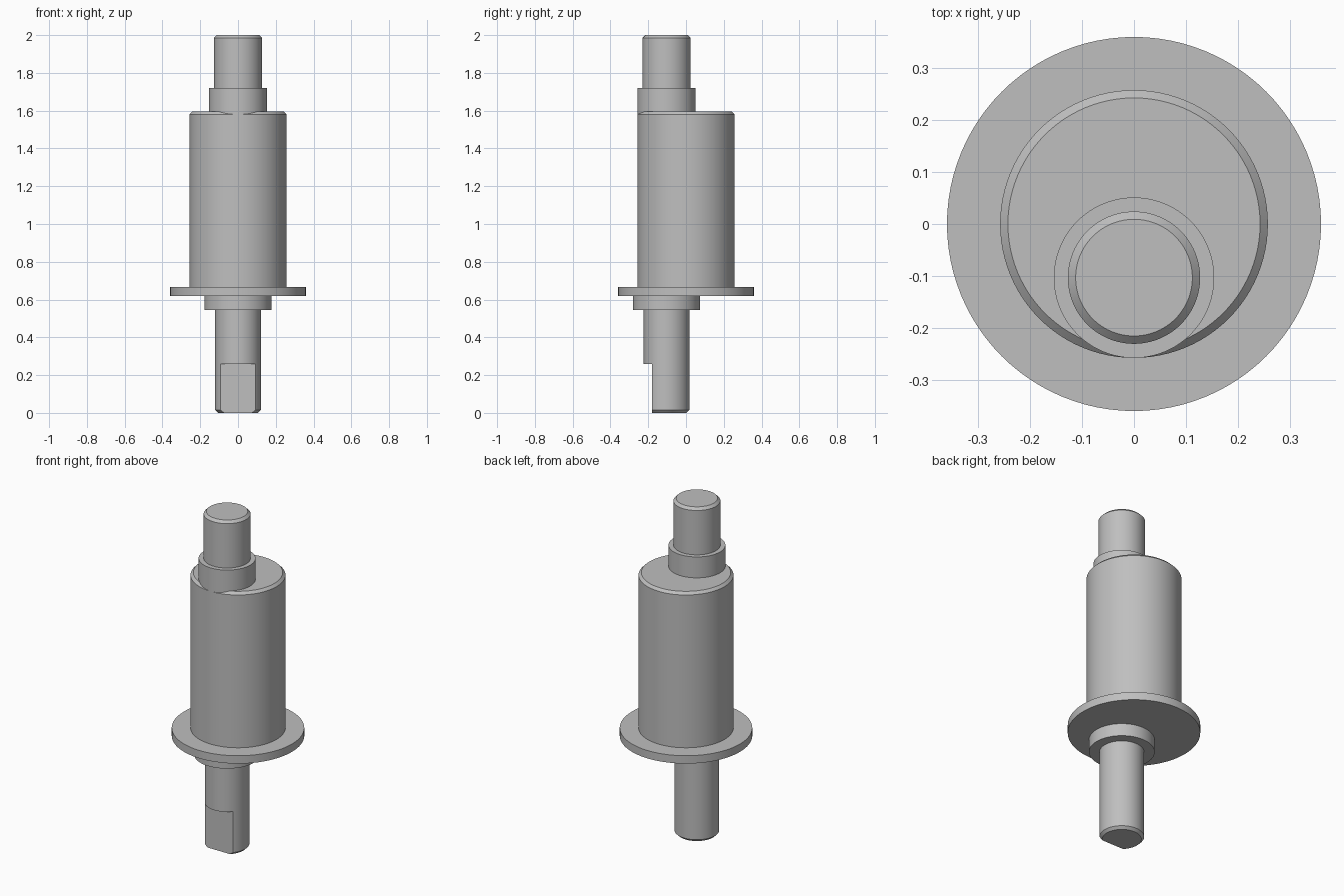
import bpy, bmesh, math
from mathutils import Vector

cube = bpy.data.objects.get("Cube")
if cube:
    bpy.data.objects.remove(cube, do_unlink=True)

SEGMENTS = 96
OFFSET = -0.103      # eccentric axis of the end shafts
CHAMFER = 0.015

steel = bpy.data.materials.new("grey steel")
steel.use_nodes = True
GREY = (0.52, 0.52, 0.52, 1)
steel.diffuse_color = GREY
steel.node_tree.nodes["Principled BSDF"].inputs["Base Color"].default_value = GREY


def add_object(name, bm):
    bmesh.ops.recalc_face_normals(bm, faces=bm.faces)
    mesh = bpy.data.meshes.new(name)
    bm.to_mesh(mesh)
    bm.free()
    mesh.materials.append(steel)
    obj = bpy.data.objects.new(name, mesh)
    bpy.context.collection.objects.link(obj)
    return obj


def turned_part(name, profile, y):
    """Solid of revolution from (radius, z) points, with flat end caps."""
    bm = bmesh.new()
    rings = []
    for r, z in profile:
        ring = []
        for i in range(SEGMENTS):
            a = math.tau * i / SEGMENTS
            ring.append(bm.verts.new((r * math.cos(a), y + r * math.sin(a), z)))
        rings.append(ring)
    for low, high in zip(rings, rings[1:]):
        for i in range(SEGMENTS):
            j = (i + 1) % SEGMENTS
            bm.faces.new((low[i], low[j], high[j], high[i]))
    bm.faces.new(rings[0])
    bm.faces.new(rings[-1])
    return add_object(name, bm)


def smooth(obj):
    bpy.ops.object.select_all(action='DESELECT')
    obj.select_set(True)
    bpy.context.view_layer.objects.active = obj
    bpy.ops.object.shade_smooth_by_angle(angle=math.radians(30))


# Main cylinder with its flange
body = turned_part("flanged_body", [
    (0.359, 0.62), (0.359, 0.667), (0.257, 0.667),
    (0.257, 1.595 - CHAMFER), (0.257 - CHAMFER, 1.595)], 0)

# Upper collar and shaft; the collar runs down through the body chamfer
upper = turned_part("upper_shaft", [
    (0.154, 1.58), (0.154, 1.72), (0.127, 1.72),
    (0.127, 2 - CHAMFER), (0.127 - CHAMFER, 2)], OFFSET)

# Lower shaft and collar
lower = turned_part("lower_shaft", [
    (0.121 - CHAMFER, 0), (0.121, CHAMFER),
    (0.121, 0.545), (0.178, 0.545), (0.178, 0.62)], OFFSET)

# Flat milled into the front of the lower shaft
bm = bmesh.new()
bmesh.ops.create_cube(bm, size=1)
bmesh.ops.scale(bm, vec=(0.5, 0.2, 0.36), verts=bm.verts)
bmesh.ops.translate(bm, vec=Vector((0, -0.28, 0.08)), verts=bm.verts)
cutter = add_object("flat_cutter", bm)
cutter.hide_render = True

cut = lower.modifiers.new("milled_flat", 'BOOLEAN')
cut.operation = 'DIFFERENCE'
cut.solver = 'EXACT'
cut.object = cutter
bpy.context.view_layer.objects.active = lower
bpy.ops.object.modifier_apply(modifier=cut.name)
bpy.data.objects.remove(cutter, do_unlink=True)

for part in (body, upper, lower):
    smooth(part)
